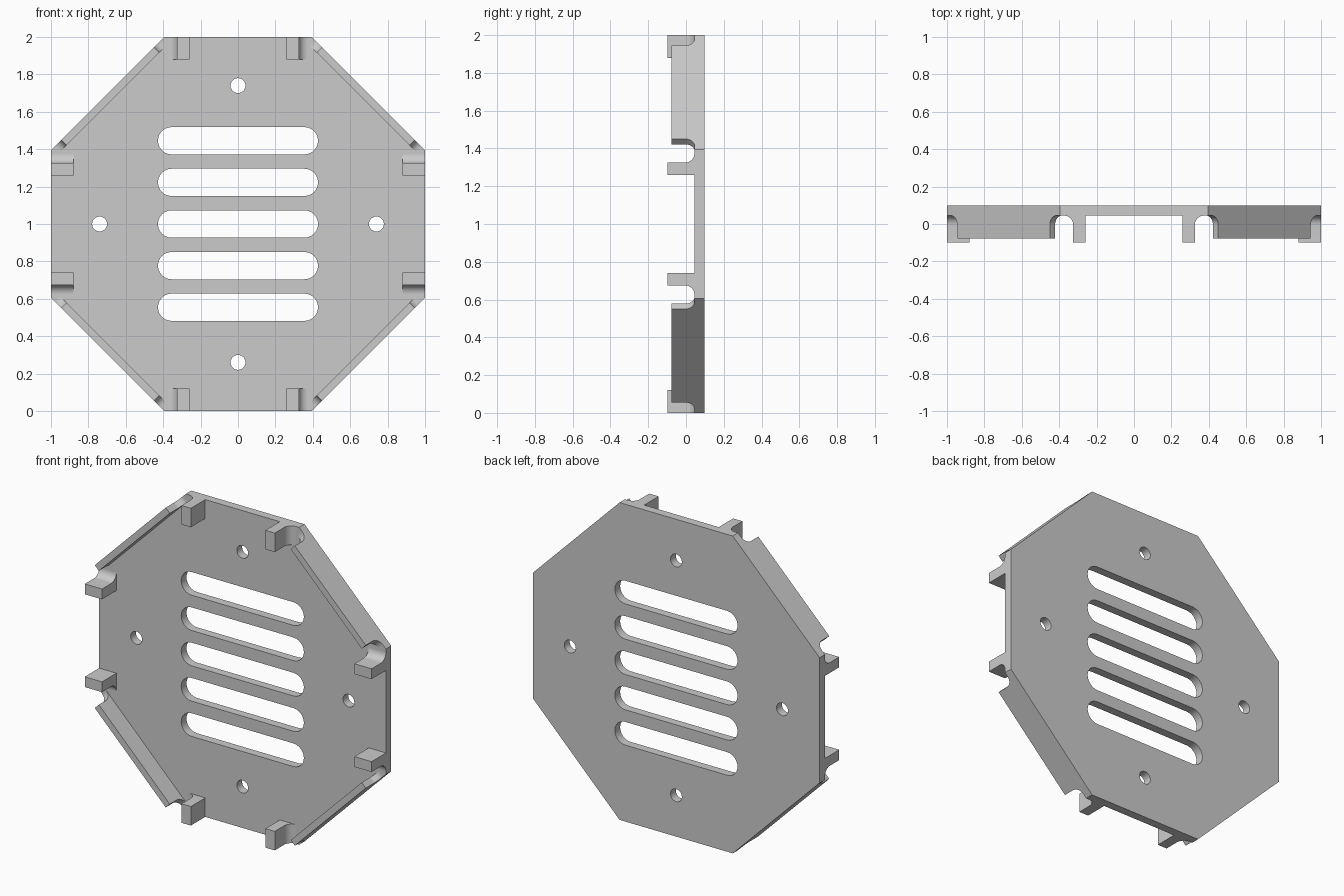
import bpy, bmesh, math
from mathutils import Matrix, Vector

cube = bpy.data.objects.get("Cube")
if cube:
    bpy.data.objects.remove(cube, do_unlink=True)

BACK, FACE = 0.098, 0.045      # rear and front surface of the plate
C = 0.395                      # half length of a straight octagon side
ROOT = 0.05                    # fillet radius at the roots of tabs and rims

grey = bpy.data.materials.new("light grey")
grey.use_nodes = True
grey.diffuse_color = (0.6, 0.6, 0.6, 1)
grey.node_tree.nodes["Principled BSDF"].inputs["Base Color"].default_value = (0.6, 0.6, 0.6, 1)


def arc(cx, cy, r, start, end, steps=12):
    return [(cx + r * math.cos(math.radians(start + (end - start) * i / steps)),
             cy + r * math.sin(math.radians(start + (end - start) * i / steps)))
            for i in range(steps + 1)]


def finish(obj):
    obj.data.materials.clear()
    obj.data.materials.append(grey)
    bpy.ops.object.select_all(action='DESELECT')
    obj.select_set(True)
    bpy.context.view_layer.objects.active = obj
    bpy.ops.object.shade_smooth_by_angle(angle=math.radians(30))


def prism(name, profile, origin, along, inward, depth, turn):
    """Extrude an (along, y) profile inward, then turn it about the centre."""
    bm = bmesh.new()
    origin, along, inward = Vector(origin), Vector(along), Vector(inward)
    face = bm.faces.new([bm.verts.new(origin + along * s + Vector((0, y, 0)))
                         for s, y in profile])
    ext = bmesh.ops.extrude_face_region(bm, geom=[face])
    verts = [v for v in ext["geom"] if isinstance(v, bmesh.types.BMVert)]
    bmesh.ops.translate(bm, verts=verts, vec=inward * depth)
    bm.transform(Matrix.Translation((0, 0, 1)) @ turn)
    bmesh.ops.recalc_face_normals(bm, faces=bm.faces)
    mesh = bpy.data.meshes.new(name)
    bm.to_mesh(mesh)
    bm.free()
    obj = bpy.data.objects.new(name, mesh)
    bpy.context.collection.objects.link(obj)
    finish(obj)


# Plate: octagon outline with vent slots and screw holes
outlines = [[(C, 1), (1, C), (1, -C), (C, -1), (-C, -1), (-1, -C), (-1, C), (-C, 1)]]
SLOT_R, SLOT_END = 0.073, 0.428
for i in range(-2, 3):
    z, x = i * 0.2225, SLOT_END - SLOT_R
    outlines.append(arc(x, z, SLOT_R, -90, 90) + arc(-x, z, SLOT_R, 90, 270))
for x, z in ((0.74, 0), (-0.74, 0), (0, 0.74), (0, -0.74)):
    outlines.append(arc(x, z, 0.04, 0, 360, 24)[:-1])

curve = bpy.data.curves.new("vent_plate", 'CURVE')
curve.dimensions = '2D'
curve.fill_mode = 'BOTH'
curve.extrude = (BACK - FACE) / 2
for pts in outlines:
    spline = curve.splines.new('POLY')
    spline.points.add(len(pts) - 1)
    for p, (x, z) in zip(spline.points, pts):
        p.co = (x, z, 0, 1)
    spline.use_cyclic_u = True
plate = bpy.data.objects.new("vent_plate", curve)
bpy.context.collection.objects.link(plate)
plate.rotation_euler.x = math.pi / 2
plate.location = (0, (BACK + FACE) / 2, 1)
bpy.context.view_layer.objects.active = plate
plate.select_set(True)
bpy.ops.object.convert(target='MESH')
plate = bpy.context.view_layer.objects.active
bm = bmesh.new()
bm.from_mesh(plate.data)
bmesh.ops.remove_doubles(bm, verts=bm.verts, dist=0.0001)
bmesh.ops.recalc_face_normals(bm, faces=bm.faces)
bm.to_mesh(plate.data)
bm.free()
finish(plate)

# Tabs beside each corner, and rims along the diagonal sides
TAB_IN, TAB_OUT = 0.26, 0.325
tab = [(TAB_IN, FACE), (TAB_IN, -BACK), (TAB_OUT, -BACK)]
tab += arc(TAB_OUT + ROOT, FACE - ROOT, ROOT, 180, 90)
DIAG = (1 - C) * math.sqrt(2)
GAP, RIM_FRONT = 0.078, -0.077
left_end = arc(GAP - ROOT, FACE - ROOT, ROOT, 90, 0)
rim = left_end + [(GAP, RIM_FRONT), (DIAG - GAP, RIM_FRONT)]
rim += [(DIAG - s, y) for s, y in reversed(left_end)]
h = math.sqrt(0.5)

for k in range(4):
    turn = Matrix.Rotation(k * math.pi / 2, 4, 'Y')
    for side, label in ((1, "a"), (-1, "b")):
        prism(f"tab_{k + 1}{label}", tab, (0, 0, 1), (side, 0, 0), (0, 0, -1), 0.12, turn)
    prism(f"diagonal_rim_{k + 1}", rim, (C, 0, 1), (h, 0, -h), (-h, 0, -h), 0.04, turn)
